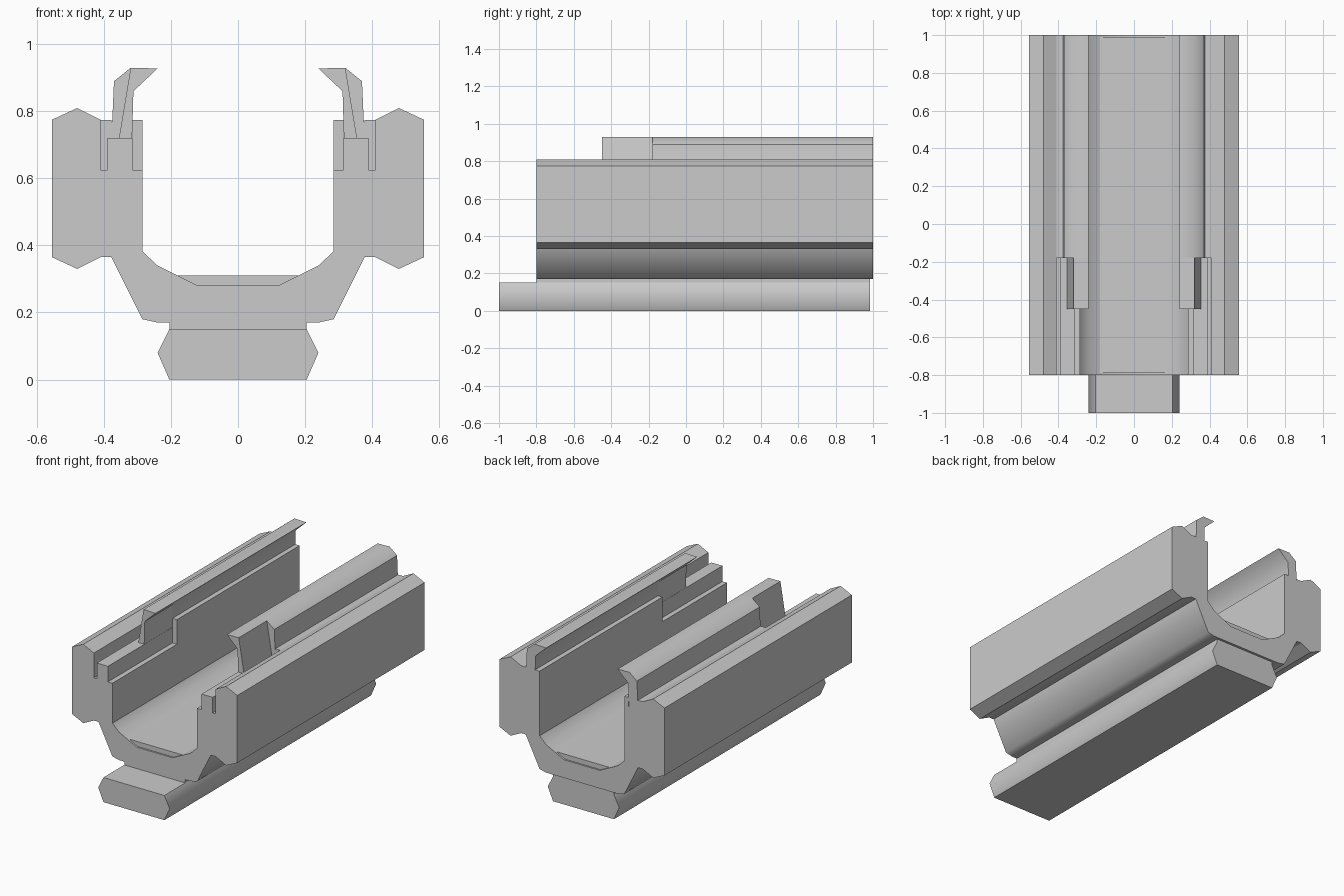
import bpy
import bmesh
from math import radians

cube = bpy.data.objects.get("Cube")
if cube:
    bpy.data.objects.remove(cube, do_unlink=True)

grey = bpy.data.materials.new("plain grey")
grey.use_nodes = True
COLOUR = (0.6, 0.6, 0.6, 1)
grey.diffuse_color = COLOUR
grey.node_tree.nodes["Principled BSDF"].inputs["Base Color"].default_value = COLOUR


def prism(name, profile, y0, y1, mirror=False, angle=30):
    """Extrude an x-z profile from y0 to y1, optionally mirrored to -x."""
    bm = bmesh.new()
    face = bm.faces.new([bm.verts.new((x, y0, z)) for x, z in profile])
    ext = bmesh.ops.extrude_face_region(bm, geom=[face])["geom"]
    moved = [v for v in ext if isinstance(v, bmesh.types.BMVert)]
    bmesh.ops.translate(bm, verts=moved, vec=(0, y1 - y0, 0))
    bmesh.ops.recalc_face_normals(bm, faces=bm.faces)
    mesh = bpy.data.meshes.new(name)
    bm.to_mesh(mesh)
    bm.free()
    mesh.materials.append(grey)
    obj = bpy.data.objects.new(name, mesh)
    bpy.context.collection.objects.link(obj)
    if mirror:
        obj.modifiers.new("Mirror", 'MIRROR').use_mirror_merge = False
    bpy.ops.object.select_all(action='DESELECT')
    obj.select_set(True)
    bpy.context.view_layer.objects.active = obj
    bpy.ops.object.shade_smooth_by_angle(angle=radians(angle))
    return obj


def both_sides(half):
    """Close a right-hand half outline with its reflection."""
    return half + [(-x, z) for x, z in reversed(half)]


FRONT, NOTCH, TONGUE, BACK = -0.8, -0.18, -0.45, 1.0

# U-shaped channel body
channel = [(0.24, 0.17), (0.285, 0.18), (0.39, 0.39), (0.39, 0.72),
           (0.315, 0.72), (0.315, 0.41), (0.24, 0.34), (0.12, 0.28)]
prism("channel_body", both_sides(channel), FRONT, BACK, angle=55)

# Raised floor inside the channel
prism("floor_plate", both_sides([(0.12, 0.28), (0.18, 0.31)]), -0.79, 0.99)

# Base rail and the neck joining it to the channel
prism("base_rail", both_sides([(0.205, 0), (0.24, 0.08), (0.205, 0.15)]), -1, 0.985, angle=55)
prism("base_neck", both_sides([(0.205, 0.15), (0.205, 0.17)]), FRONT, 0.985)

# Side blocks with ridged top and bottom
block = [(0.41, 0.365), (0.48, 0.33), (0.555, 0.365),
         (0.555, 0.775), (0.48, 0.81), (0.41, 0.775)]
prism("side_block", block, FRONT, BACK, True, 20)

# Inner liners and outer joining webs, lower at the front
for label, y0, y1, top in (("front", FRONT, NOTCH, 0.625), ("rear", NOTCH, BACK, 0.775)):
    prism(label + "_liner", [(0.285, 0.382), (0.315, 0.41), (0.315, top), (0.285, top)],
          y0, y1, True)
    prism(label + "_web", [(0.377, 0.365), (0.41, 0.365), (0.41, top),
                           (0.377 if top > 0.7 else 0.39, top), (0.39, 0.39)],
          y0, y1, True)

# Hooked lips: thick along the rear, a thinner tongue in front
hook = [(0.32, 0.93), (0.24, 0.928), (0.312, 0.86), (0.316, 0.72)]
prism("rear_lip", [(0.39, 0.72), (0.375, 0.775), (0.37, 0.89)] + hook, NOTCH, BACK, True, 45)
prism("front_tongue", [(0.355, 0.72)] + hook, TONGUE, NOTCH, True)
